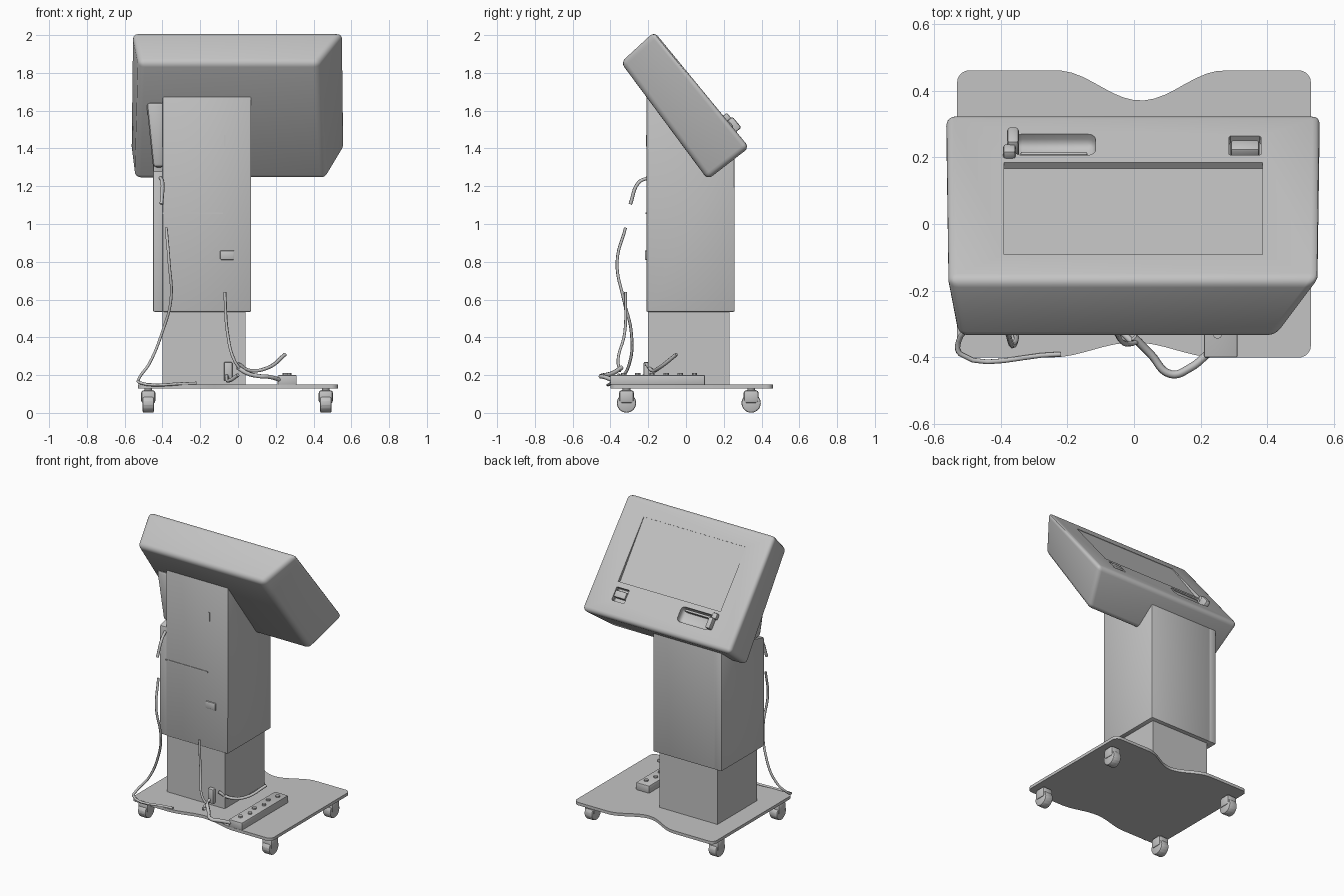
import bpy, bmesh, math
from mathutils import Matrix, Vector

old = bpy.data.objects.get("Cube")
if old:
    bpy.data.objects.remove(old, do_unlink=True)

grey = bpy.data.materials.new("light grey")
grey.use_nodes = True
COLOUR = (0.55, 0.55, 0.55, 1)
grey.diffuse_color = COLOUR
grey.node_tree.nodes["Principled BSDF"].inputs["Base Color"].default_value = COLOUR


def finish(name, bm, bevel=0, segments=2, smooth=True):
    """Turn a bmesh into a coloured object with rounded edges."""
    bmesh.ops.recalc_face_normals(bm, faces=bm.faces[:])
    if bevel:
        bmesh.ops.bevel(bm, geom=bm.edges[:], offset=bevel, segments=segments,
                        affect='EDGES', profile=0.5, clamp_overlap=True)
    mesh = bpy.data.meshes.new(name)
    bm.to_mesh(mesh)
    bm.free()
    mesh.materials.append(grey)
    ob = bpy.data.objects.new(name, mesh)
    bpy.context.collection.objects.link(ob)
    if smooth:
        shade(ob)
    return ob


def shade(ob):
    bpy.ops.object.select_all(action='DESELECT')
    ob.select_set(True)
    bpy.context.view_layer.objects.active = ob
    bpy.ops.object.shade_smooth_by_angle(angle=math.radians(35))


def loft(name, ring_a, ring_b, bevel=0, segments=2, frame=None):
    """Solid between two matching rings of points."""
    bm = bmesh.new()
    a = [bm.verts.new(p) for p in ring_a]
    b = [bm.verts.new(p) for p in ring_b]
    bm.faces.new(a)
    bm.faces.new(b)
    for i in range(len(a)):
        j = (i + 1) % len(a)
        bm.faces.new((a[i], a[j], b[j], b[i]))
    if frame:
        bm.transform(frame)
    return finish(name, bm, bevel, segments)


def box(name, x, y, z, bevel=0, segments=2, frame=None):
    rings = [[(x[0], y[0], h), (x[1], y[0], h), (x[1], y[1], h), (x[0], y[1], h)] for h in z]
    return loft(name, rings[0], rings[1], bevel, segments, frame)


def cylinder(name, centre, radius, depth, axis='Z', sides=16, bevel=0):
    bm = bmesh.new()
    turn = Matrix.Rotation(math.pi / 2, 4, 'Y') if axis == 'X' else Matrix()
    bmesh.ops.create_cone(bm, cap_ends=True, segments=sides, radius1=radius, radius2=radius,
                          depth=depth, matrix=Matrix.Translation(centre) @ turn)
    return finish(name, bm, bevel)


def cable(name, points, radius=0.008):
    """Round cable through the points, stored as a mesh."""
    curve = bpy.data.curves.new(name, 'CURVE')
    curve.dimensions = '3D'
    curve.bevel_depth = radius
    curve.bevel_resolution = 1
    curve.use_fill_caps = True
    spline = curve.splines.new('BEZIER')
    spline.bezier_points.add(len(points) - 1)
    for knot, p in zip(spline.bezier_points, points):
        knot.co = p
        knot.handle_left_type = knot.handle_right_type = 'AUTO'
    spline.resolution_u = 6
    curve.materials.append(grey)
    ob = bpy.data.objects.new(name, curve)
    bpy.context.collection.objects.link(ob)


# Base plate with a wavy front and back edge
def wave(x, span):
    return 0.5 * (1 + math.cos(math.pi * min(1, abs(x) / span)))


R = 0.035
outline = []
for i in range(33):
    x = -0.495 + 0.99 * i / 32
    outline.append((x, -0.40 + 0.045 * wave(x, 0.25)))
for cx, cy, start in ((0.495, -0.365, -80), (0.495, 0.425, 0)):
    for k in range(5):
        a = math.radians(start + 20 * k)
        outline.append((cx + R * math.cos(a), cy + R * math.sin(a)))
for i in range(33):
    x = 0.495 - 0.99 * i / 32
    outline.append((x, 0.46 - 0.09 * wave(x - 0.02, 0.25)))
for cx, cy, start in ((-0.495, 0.425, 100), (-0.495, -0.365, 180)):
    for k in range(5):
        a = math.radians(start + 20 * k)
        outline.append((cx + R * math.cos(a), cy + R * math.sin(a)))
loft("base_plate", [(x, y, 0.13) for x, y in outline], [(x, y, 0.15) for x, y in outline])

# Casters
for side, x in (("right", -0.475), ("left", 0.465)):
    for end, y in (("front", -0.315), ("back", 0.345)):
        cylinder(f"{end}_{side}_wheel", (x, y, 0.052), 0.052, 0.062, 'X', 16, 0.012)
        box(f"{end}_{side}_caster_housing", (x - 0.038, x + 0.038), (y - 0.04, y + 0.04),
            (0.05, 0.12), 0.015)
        cylinder(f"{end}_{side}_caster_stem", (x, y, 0.122), 0.02, 0.02)

# Telescopic column, its top sloped to sit inside the head
box("lower_column", (-0.40, 0.04), (-0.20, 0.23), (0.145, 0.56))


def column(name, x0, x1, bottom, front_top, back_top, y0):
    side = [(y0, bottom), (0.258, bottom), (0.258, back_top), (y0, front_top)]
    loft(name, [(x0, y, z) for y, z in side], [(x1, y, z) for y, z in side], 0.008)


column("upper_column", -0.40, 0.07, 0.535, 1.74, 1.42, -0.21)
column("column_side_cover", -0.45, -0.39, 0.535, 1.28, 1.40, -0.205)
loft("head_bracket",
     [(-0.45, -0.17, 1.30), (-0.39, -0.17, 1.30), (-0.39, 0.10, 1.30), (-0.45, 0.10, 1.30)],
     [(-0.485, -0.195, 1.645), (-0.39, -0.195, 1.645), (-0.39, -0.10, 1.645), (-0.485, -0.10, 1.645)],
     0.02)
box("column_seam", (-0.40, -0.08), (-0.214, -0.20), (1.054, 1.062))
box("column_socket", (-0.095, -0.02), (-0.218, -0.20), (0.81, 0.86), 0.006)
box("column_slot", (-0.075, -0.067), (-0.213, -0.20), (1.41, 1.47))
box("lower_plug", (-0.075, -0.03), (-0.225, -0.19), (0.17, 0.27), 0.008)

# Tilted head, narrower at its back
head = loft("head",
            [(-0.56, -0.168, 2.018), (0.56, -0.168, 2.018), (0.565, 0.335, 1.405), (-0.565, 0.335, 1.405)],
            [(-0.525, -0.345, 1.855), (0.425, -0.345, 1.855), (0.465, 0.115, 1.235), (-0.545, 0.115, 1.235)],
            0.03, 4)

# Frame on the screen face: x across, y down the slope, z outward
origin = Vector((0, -0.168, 2.018))
down = Vector((0, 0.503, -0.613)).normalized()
across = Vector((1, 0, 0))
out = across.cross(down)
face = Matrix((across, down, out)).transposed().to_4x4()
face.translation = origin

# Recessed screen, oval pocket and card slot
cutters = [
    loft("screen_cutter",
         [(-0.39, 0.12, -0.003), (0.385, 0.12, -0.003), (0.385, 0.555, -0.022), (-0.39, 0.555, -0.022)],
         [(-0.39, 0.12, 0.05), (0.385, 0.12, 0.05), (0.385, 0.555, 0.05), (-0.39, 0.555, 0.05)],
         frame=face),
    box("pocket_cutter", (-0.36, -0.115), (0.59, 0.69), (-0.045, 0.05), 0.025, 3, face),
    box("slot_cutter", (0.285, 0.38), (0.59, 0.68), (-0.03, 0.05), 0.004, 1, face),
]
for cutter in cutters:
    mod = head.modifiers.new(cutter.name, 'BOOLEAN')
    mod.operation = 'DIFFERENCE'
    mod.solver = 'EXACT'
    mod.object = cutter
    bpy.context.view_layer.objects.active = head
    bpy.ops.object.modifier_apply(modifier=mod.name)
    bpy.data.objects.remove(cutter, do_unlink=True)
shade(head)

box("slot_reader", (0.29, 0.375), (0.61, 0.655), (-0.035, 0.006), 0.006, 2, face)
box("pocket_scanner", (-0.38, -0.345), (0.61, 0.685), (-0.03, 0.035), 0.01, 2, face)
box("scanner_clip", (-0.392, -0.355), (0.575, 0.615), (-0.01, 0.025), 0.008, 2, face)
box("pocket_lip", (-0.34, -0.14), (0.60, 0.615), (-0.05, -0.005), 0.005, 2, face)

# Power strip with sockets
box("power_strip", (0.21, 0.31), (-0.40, 0.10), (0.148, 0.20), 0.005)
for i in range(6):
    cylinder(f"socket_{i + 1}", (0.25 + 0.02 * (i % 2), -0.33 + 0.075 * i, 0.203), 0.014, 0.014, sides=10)

# Cables
cable("long_cable", [(-0.38, -0.32, 0.98), (-0.365, -0.365, 0.80), (-0.355, -0.33, 0.60),
                     (-0.40, -0.29, 0.43), (-0.47, -0.30, 0.26), (-0.525, -0.35, 0.18),
                     (-0.52, -0.39, 0.16), (-0.22, -0.39, 0.157)])
cable("column_cable", [(-0.07, -0.32, 0.64), (-0.055, -0.325, 0.42), (-0.02, -0.36, 0.28), (0.02, -0.35, 0.22)])
cable("column_cable_return", [(-0.06, -0.21, 0.20), (-0.05, -0.30, 0.17), (0.0, -0.36, 0.20)], 0.01)
cable("strip_cable", [(0.0, -0.34, 0.24), (0.05, -0.39, 0.21), (0.11, -0.45, 0.195),
                      (0.17, -0.43, 0.19), (0.22, -0.39, 0.175)], 0.012)
cable("loose_cable", [(0.0, -0.21, 0.26), (0.06, -0.18, 0.225), (0.16, -0.14, 0.24), (0.25, -0.05, 0.31)], 0.01)
cable("upper_cable", [(-0.41, -0.20, 1.245), (-0.40, -0.25, 1.22), (-0.405, -0.295, 1.105)], 0.01)
